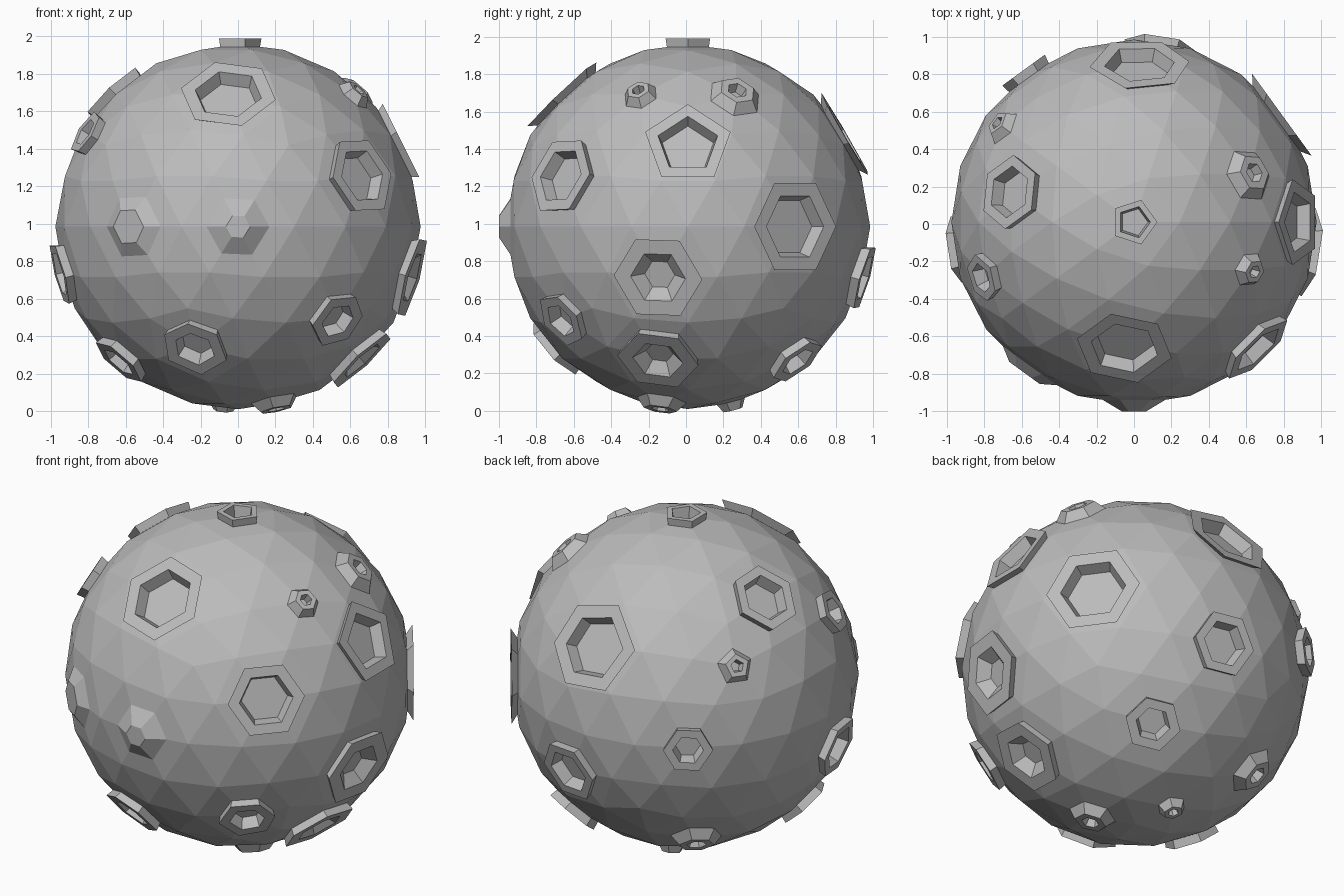
import bpy, bmesh
from mathutils import Vector

cube = bpy.data.objects.get("Cube")
if cube:
    bpy.data.objects.remove(cube, do_unlink=True)

RADIUS = 0.975
CENTRE = Vector((0, 0.01, 0.985))

# One plain grey rock material
rock = bpy.data.materials.new("grey_rock")
rock.use_nodes = True
grey = (0.5, 0.5, 0.5, 1)
rock.diffuse_color = grey
bsdf = next(n for n in rock.node_tree.nodes if n.type == 'BSDF_PRINCIPLED')
bsdf.inputs["Base Color"].default_value = grey
bsdf.inputs["Roughness"].default_value = 0.9

bm = bmesh.new()
bmesh.ops.create_icosphere(bm, subdivisions=3, radius=RADIUS)


def step(face, centre, axis, radius, height):
    """Extrude the face and lay its corners on a flat ring."""
    face = bmesh.ops.extrude_discrete_faces(bm, faces=[face])["faces"][0]
    for v in face.verts:
        out = v.co - centre
        out -= axis * out.dot(axis)
        v.co = centre + axis * height + out.normalized() * radius
    return face


def feature(direction, base, rings):
    """Open the vertex nearest the direction, then stack rings on it."""
    d = Vector(direction).normalized()
    vert = max(bm.verts, key=lambda v: v.co.normalized().dot(d))
    centre = vert.co.copy()
    axis = centre.normalized()
    made = bmesh.ops.bevel(bm, geom=[vert], offset=min(base, 0.22), segments=1,
                           profile=0.5, affect='VERTICES', clamp_overlap=False)
    face = min(made["faces"], key=lambda f: (f.calc_center_median() - centre).length)
    for radius, height in rings:
        face = step(face, centre, axis, radius, height)


def crater(direction, r, inner=0.7, floor=0.6, base=0.95, depth=0.07):
    rim = 0.038 - r * r / (2 * RADIUS)
    feature(direction, r * base,
            [(r, rim), (r * inner, rim), (r * floor, rim - depth)])


# Large and medium craters with flat rims
for direction, r in [
    ((-0.07, -0.63, 0.72), 0.26), ((0.64, -0.64, 0.27), 0.22),
    ((-0.64, 0.17, 0.71), 0.2), ((0, 0.85, 0.5), 0.27),
    ((0.75, 0.6, 0), 0.27), ((0.894, 0, 0.447), 0.24),
    ((0.13, 0.94, -0.2), 0.19), ((-0.93, -0.12, -0.22), 0.18),
    ((0, 0, 1), 0.125),
]:
    crater(direction, r)

# Smaller craters with thicker rims
for direction, r in [
    ((0.5, -0.66, -0.48), 0.16), ((-0.23, -0.69, -0.65), 0.18),
    ((-0.8, -0.25, 0.5), 0.13), ((-0.56, 0.79, 0.04), 0.14),
    ((0.32, 0.61, -0.69), 0.16), ((-0.64, -0.22, -0.68), 0.16),
]:
    crater(direction, r, inner=0.62, floor=0.5)

# Wide craters with sloping bowls
for direction, r in [((0.93, -0.14, -0.25), 0.24), ((0.66, -0.13, -0.7), 0.22)]:
    crater(direction, r, inner=0.62, floor=0.34, depth=0.06)

# Small raised cones with a pit
for direction, r in [
    ((0.62, 0.3, 0.72), 0.1), ((0.64, -0.26, 0.72), 0.065),
    ((-0.724, 0.526, 0.447), 0.07), ((-0.44, 0.53, -0.69), 0.1),
    ((0.24, -0.08, -0.94), 0.09), ((-0.05, 0.25, -0.94), 0.055),
]:
    crater(direction, r, inner=0.55, floor=0.4, base=1.5, depth=0.05)

# Flat-topped mounds on the front
feature((0, -1, 0), 0.17, [(0.065, 0.035)])
feature((-0.58, -0.78, 0), 0.18, [(0.1, 0.02)])

bmesh.ops.recalc_face_normals(bm, faces=bm.faces)
bmesh.ops.translate(bm, verts=bm.verts, vec=CENTRE)
mesh = bpy.data.meshes.new("cratered_moon")
bm.to_mesh(mesh)
bm.free()
mesh.materials.append(rock)
moon = bpy.data.objects.new("cratered_moon", mesh)
bpy.context.collection.objects.link(moon)
